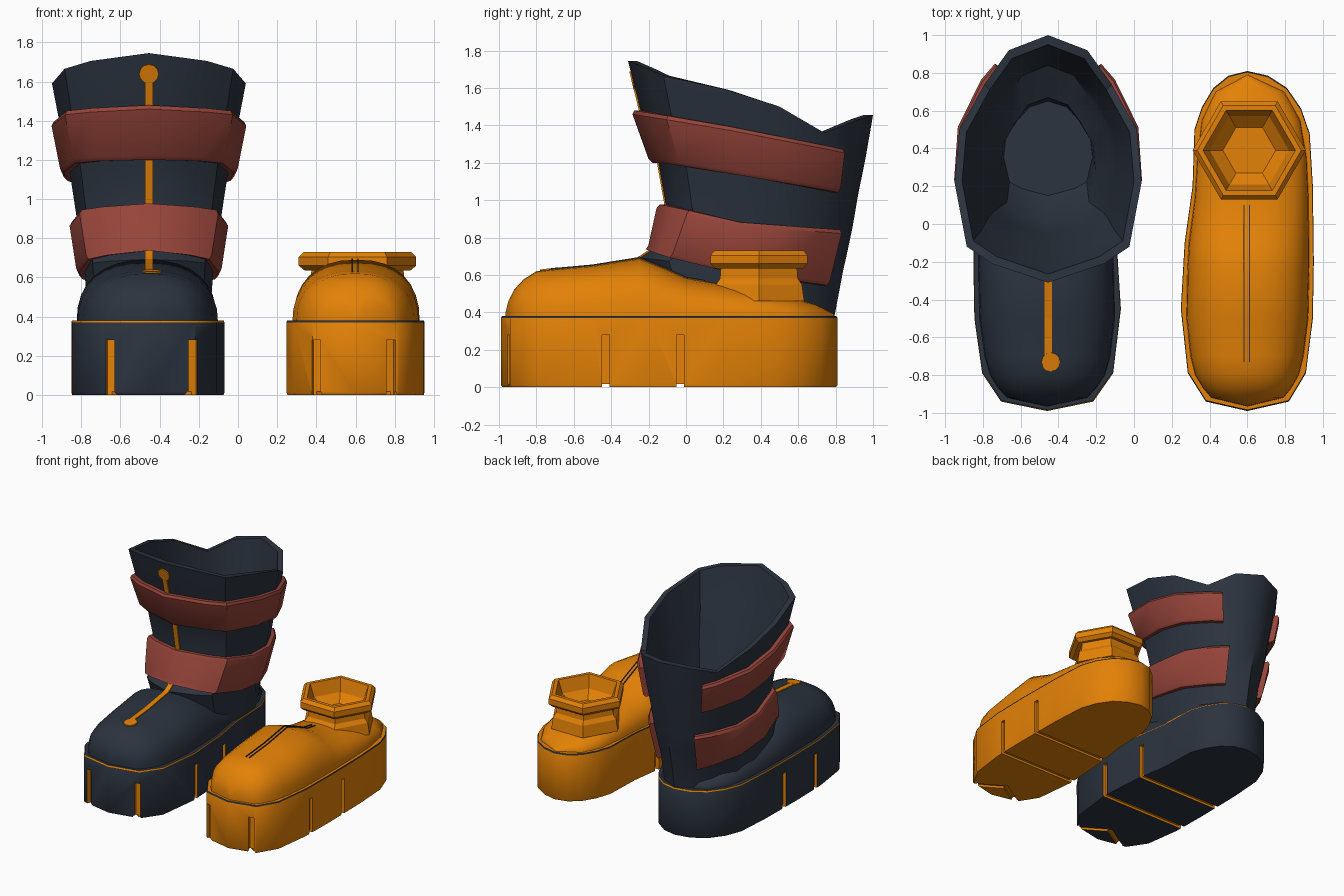
import bpy, bmesh, math
from mathutils import Vector

if "Cube" in bpy.data.objects:
    bpy.data.objects.remove(bpy.data.objects["Cube"])


def material(name, rgb):
    m = bpy.data.materials.new(name)
    m.diffuse_color = (*rgb, 1)
    m.use_nodes = True
    m.node_tree.nodes["Principled BSDF"].inputs["Base Color"].default_value = m.diffuse_color
    return m


DARK = material("dark slate", (0.024, 0.033, 0.049))
ORANGE = material("orange", (0.77, 0.22, 0.002))
RED = material("brick red", (0.305, 0.058, 0.042))


def finish(bm, name, mats, smooth=30):
    bmesh.ops.recalc_face_normals(bm, faces=bm.faces)
    me = bpy.data.meshes.new(name)
    bm.to_mesh(me)
    bm.free()
    for m in mats:
        me.materials.append(m)
    ob = bpy.data.objects.new(name, me)
    bpy.context.collection.objects.link(ob)
    if smooth:
        bpy.ops.object.select_all(action='DESELECT')
        ob.select_set(True)
        bpy.context.view_layer.objects.active = ob
        bpy.ops.object.shade_smooth_by_angle(angle=math.radians(smooth))
    return ob


def loft(rings, name, mat, smooth=30):
    """Skin closed rings of equal length and cap both ends."""
    bm = bmesh.new()
    rows = [[bm.verts.new(p) for p in r] for r in rings]
    n = len(rows[0])
    for a, b in zip(rows, rows[1:]):
        for i in range(n):
            bm.faces.new((a[i], a[(i + 1) % n], b[(i + 1) % n], b[i]))
    bm.faces.new(rows[0])
    bm.faces.new(rows[-1])
    return finish(bm, name, [mat], smooth)


def lerp_table(table, y):
    if y <= table[0][0]:
        return table[0][1]
    for (a, p), (b, q) in zip(table, table[1:]):
        if y <= b:
            return p + (q - p) * (y - a) / (b - a)
    return table[-1][1]


# Footprint (y, x): outer side and inner side
OUTER = [(-.99, 0), (-.94, .22), (-.79, .31), (-.5, .347), (-.2, .352), (.2, .347),
         (.48, .33), (.61, .285), (.72, .21), (.785, .11), (.81, 0)]
INNER = [(-.99, 0), (-.94, -.22), (-.79, -.315), (-.45, -.352), (-.1, -.332), (.2, -.29),
         (.5, -.28), (.62, -.24), (.72, -.18), (.785, -.1), (.81, 0)]
# Height of the upper along the foot (y, z)
RIDGE = [(-.965, .40), (-.95, .46), (-.92, .52), (-.87, .575), (-.8, .62), (-.7, .632), (-.5, .65),
         (-.25, .69), (-.1, .63), (.0, .585), (.14, .56), (.35, .53), (.55, .485), (.7, .44), (.79, .39)]


def box(bm, centre, size, turn=0):
    ret = bmesh.ops.create_cube(bm, size=1)
    c, s = math.cos(turn), math.sin(turn)
    for v in ret['verts']:
        x, y, z = (v.co[k] * size[k] for k in range(3))
        v.co = (centre[0] + x * c - y * s, centre[1] + x * s + y * c, centre[2] + z)


def sole_and_upper(label, cx, sx, mat, arch=False):
    # Platform sole
    plan = [(cx + sx * x, y) for y, x in OUTER] + [(cx + sx * x, y) for y, x in INNER[-2:0:-1]]
    mid = Vector((cx, -.1))

    def level(z, k):
        return [(*(mid + (Vector(p) - mid) * k), z) for p in plan]
    sole = loft([level(0, .99), level(.012, 1), level(.37, 1), level(.38, .993)], label + "_sole", mat, 42)
    # Dark welt line along the top edge
    sole.data.materials.append(DARK)
    for f in sole.data.polygons:
        if .372 < f.center.z < .379:
            f.material_index = 1

    # Tread grooves on the sides, toe and underside
    bm = bmesh.new()
    for y in (-.43, -.03):
        xo, xi = lerp_table(OUTER, y), lerp_table(INNER, y)
        for x in (xo, xi):
            box(bm, (cx + sx * x, y, .13), (.05, .04, .30))
        box(bm, (cx + sx * (xo + xi) / 2, y, 0), (1.0, .04, .036))
    tx = cx + (.02 if arch else -.01)
    for s in (-1, 1):
        box(bm, (tx + s * abs(sx) * .19, -.945, .13), (.045, .055, .30), s * .25)
        box(bm, (tx + s * abs(sx) * .1, -.885, 0), (.26, .04, .036), -s * .55)
    if arch:
        # Raised arch in front of the heel
        before = set(bm.faces)
        ret = bmesh.ops.create_cone(bm, cap_ends=True, segments=32, radius1=.2, radius2=.2, depth=1.2)
        for v in ret['verts']:
            x, y, z = v.co
            v.co = (cx + z, .25 + x, y - .14)
        for f in set(bm.faces) - before:
            f.material_index = 1
    cutter = finish(bm, label + "_tread_cutter", [ORANGE, DARK], 0)
    mod = sole.modifiers.new("cut", 'BOOLEAN')
    mod.operation, mod.solver, mod.object = 'DIFFERENCE', 'EXACT', cutter
    mod.use_self = True
    mod.material_mode = 'TRANSFER'
    cutter.hide_render = True
    cutter.hide_viewport = True

    # Rounded upper, arch sections along the foot
    rings = []
    for y, top in RIDGE:
        xo, xi = (lerp_table(t, y / .975) * .935 for t in (OUTER, INNER))
        c, w = (xo + xi) / 2, (xo - xi) / 2
        ring = []
        for k in range(17):
            a = math.pi * k / 16
            ring.append((cx + sx * (c + w * math.copysign(abs(math.cos(a)) ** .84, math.cos(a))), y,
                         .365 + (top - .365) * max(math.sin(a), 0) ** .84))
        rings.append(ring)
    loft(rings, label + "_upper", mat, 40)


BX = -.455
sole_and_upper("boot", BX - .005, -1.11, DARK, arch=True)
sole_and_upper("shoe", .6, 1, ORANGE)

# Boot shaft: half rim (x, y, z) from front to back, then mirrored
HALF = [(0, -.31, 1.745), (.30, -.21, 1.705), (.435, -.12, 1.665), (.50, .22, 1.59),
        (.475, .5, 1.5), (.34, .74, 1.36), (.21, .92, 1.43), (0, 1.0, 1.455)]
RIM = HALF + [(-x, y, z) for x, y, z in HALF[-2:0:-1]]
BASE = .36
LEVELS = [(0, -.12, .79, .31), (.24, -.25, .84, .33), (.30, -.13, .855, .335), (.45, -.11, .89, .37),
          (.61, -.15, .92, .40), (.79, -.24, .96, .445), (1, -.31, 1.0, .495)]


def shaft_ring(t, yf, yb, hw, flat=None):
    return [Vector((BX + x / .5 * hw, yf + (y + .31) / 1.31 * (yb - yf),
                    BASE + (z - BASE) * t if flat is None else flat)) for x, y, z in RIM]


outer = [shaft_ring(*l) for l in LEVELS]
inner = [shaft_ring(t, yf + .045, yb - .05, hw - .04) for t, yf, yb, hw in LEVELS[:2:-1]]
inner += [shaft_ring(0, .02, .67, .25, .74), shaft_ring(0, .15, .65, .235, .61)]
loft(outer + inner, "boot_shaft", DARK, 42)


def on_shaft(i, z):
    """Point of the shaft wall in column i at height z."""
    def column(k):
        pts = [r[k % len(RIM)] for r in outer]
        return Vector([lerp_table([(p.z, p[a]) for p in pts], z) for a in (0, 1)])
    k = math.floor(i)
    p = column(k).lerp(column(k + 1), i - k)
    return Vector((p.x, p.y, z))


# Straps wrapped round the front and open at the back
def strap(name, top, bottom, end):
    rings = []
    for i in (-end, -5, -4, -3, -2, -1, 0, 1, 2, 3, 4, 5, end):
        y = on_shaft(i, top[0][1]).y
        zt, zb = lerp_table(top, y), lerp_table(bottom, y)
        ring = []
        for z, off in ((zb, -.02), (zb, .03), (zb + .02, .045), (zt - .02, .045), (zt, .03), (zt, -.02)):
            p = on_shaft(i, z)
            out = Vector((p.x - BX, (p.y - .35) * .8, 0)).normalized()
            ring.append(p + out * off)
        rings.append(ring)
    loft(rings, name, RED, 38)


strap("upper_strap", [(-.25, 1.48), (.2, 1.4), (.84, 1.27)], [(-.2, 1.2), (.2, 1.14), (.84, 1.04)], 5.5)
strap("lower_strap", [(-.12, .98), (.3, .88), (.84, .84)], [(-.12, .74), (.2, .64), (.84, .54)], 5.75)

# Thin seam plates following a (y, z) path
def seam(name, x, path, half, mat):
    rings = []
    for k, (y, z) in enumerate(path):
        a, b = path[max(k - 1, 0)], path[min(k + 1, len(path) - 1)]
        n = Vector((0, -(b[1] - a[1]), b[0] - a[0])).normalized()
        p = Vector((x, y, z))
        w = Vector((half, 0, 0))
        rings.append([p + w + n * .006, p - w + n * .006, p - w - n * .003, p + w - n * .003])
    loft(rings, name, mat, 0)


toe_path = [(y, lerp_table(RIDGE, y)) for y in (-.73, -.7, -.5, -.26)]
seam("front_seam", BX, toe_path + [(on_shaft(0, z).y, z) for z in (.70, .735, .775, .98, 1.2, 1.45, 1.62)],
     .02, ORANGE)
for k, x in enumerate((.583, .612)):
    seam("shoe_stitch_%d" % k, x, toe_path + [(y, lerp_table(RIDGE, y)) for y in (-.25, -.1, 0, .1)], .003, DARK)


# Round tab at each end of the boot seam
def tab(name, centre, normal):
    n = Vector(normal).normalized()
    u = Vector((1, 0, 0))
    v = n.cross(u)
    ring = [u * math.cos(k * math.pi / 6) * .05 + v * math.sin(k * math.pi / 6) * .05 for k in range(12)]
    c = Vector(centre)
    loft([[c + n * h + p for p in ring] for h in (-.002, .007)], name, ORANGE, 0)


tab("toe_tab", (BX + .015, -.73, .628), (0, -.12, 1))
tab("shaft_tab", (BX, on_shaft(0, 1.64).y, 1.64), (0, -1, -.24))

# Hollow six-sided ankle collar of the low shoe
profile = [(.28, .46), (.265, .55), (.24, .58), (.235, .64), (.27, .635), (.30, .66), (.30, .705),
           (.275, .73), (.245, .73), (.21, .63), (.14, .57)]
loft([[(.61 + r * math.cos(k * math.pi / 3), .39 + r * math.sin(k * math.pi / 3), z) for k in range(6)]
      for r, z in profile], "shoe_collar", ORANGE, 25)
